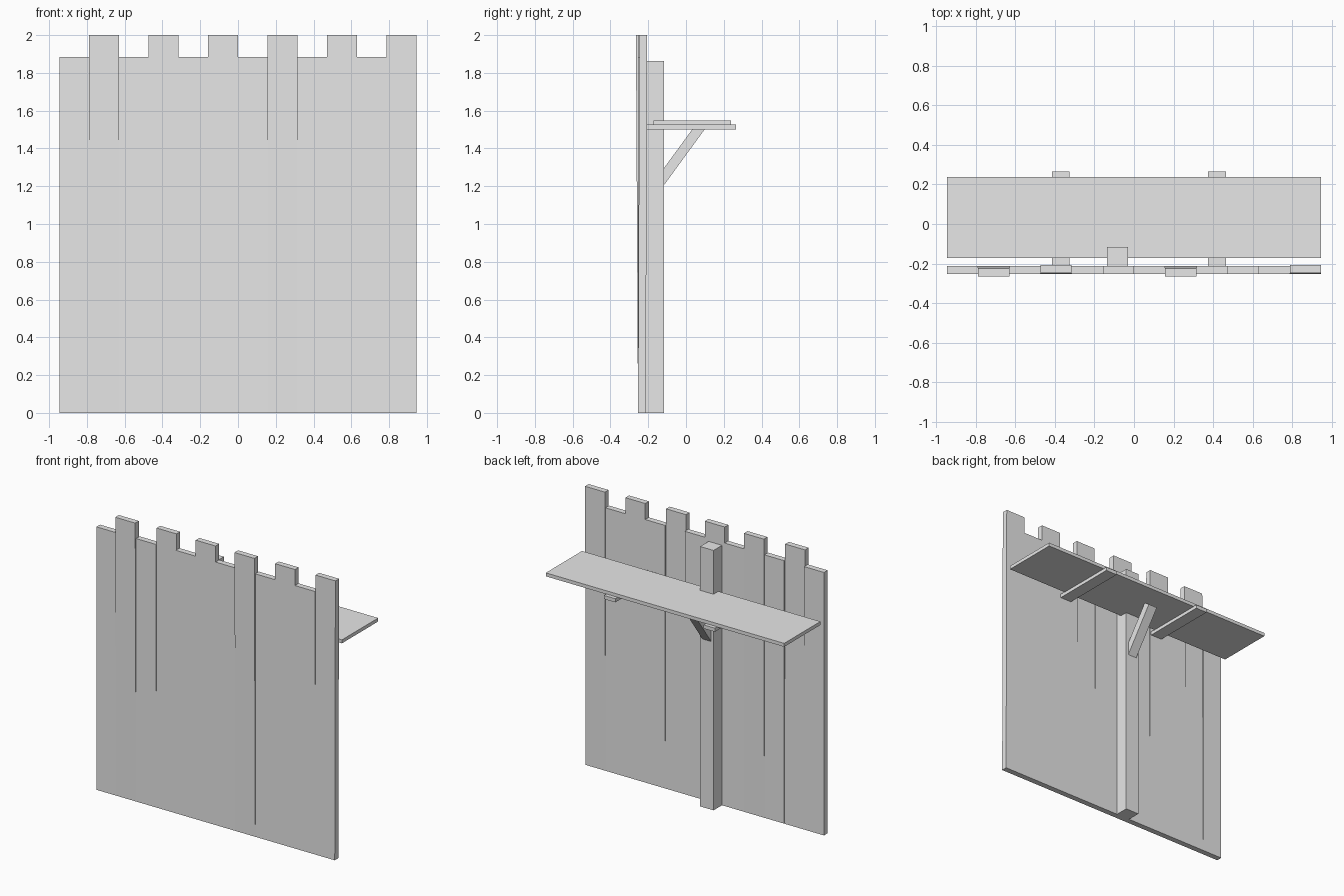
import bpy
import bmesh
from math import atan2
from mathutils import Matrix, Vector

cube = bpy.data.objects.get("Cube")
if cube:
    bpy.data.objects.remove(cube, do_unlink=True)

# One plain grey for the whole model
grey = bpy.data.materials.new("plain_grey")
grey.use_nodes = True
colour = (0.8, 0.8, 0.8, 1)
grey.diffuse_color = colour
grey.node_tree.nodes["Principled BSDF"].inputs["Base Color"].default_value = colour


def add_object(name, bm):
    mesh = bpy.data.meshes.new(name)
    bm.to_mesh(mesh)
    bm.free()
    mesh.materials.append(grey)
    obj = bpy.data.objects.new(name, mesh)
    bpy.context.collection.objects.link(obj)
    return obj


def box(name, low, high, lean=0.0):
    """Box between two corners; its top is shifted along y by lean."""
    low, high = Vector(low), Vector(high)
    bm = bmesh.new()
    bmesh.ops.create_cube(bm, size=1)
    bmesh.ops.scale(bm, vec=high - low, verts=bm.verts)
    bmesh.ops.translate(bm, vec=(low + high) / 2, verts=bm.verts)
    for v in bm.verts:
        if v.co.z > (low.z + high.z) / 2:
            v.co.y += lean
    return add_object(name, bm)


# Palisade of alternating low and high planks, a few of them leaning
HALF = 0.945
COUNT = 12
WIDTH = 2 * HALF / COUNT
LEAN = {1: -0.011, 7: -0.011, 3: 0.007, 11: 0.007}
for i in range(COUNT):
    x = -HALF + i * WIDTH
    top = 2.0 if i % 2 else 1.885
    box(f"wall_plank_{i + 1}", (x, -0.254, 0), (x + WIDTH, -0.213, top), LEAN.get(i, 0))

# Rear post
POST_X = -0.083
box("rear_post", (POST_X - 0.053, -0.213, 0), (POST_X + 0.053, -0.117, 1.863))

# Walkway on two cross beams
for side, x in (("right", -0.37), ("left", 0.42)):
    box(f"{side}_beam", (x - 0.045, -0.213, 1.5), (x + 0.045, 0.265, 1.526))
box("walkway", (-HALF, -0.172, 1.524), (HALF, 0.238, 1.549))

# Diagonal brace from post to walkway
start, end = Vector((POST_X, -0.142, 1.216)), Vector((POST_X, 0.077, 1.516))
run = end - start
bm = bmesh.new()
bmesh.ops.create_cube(bm, size=1)
bmesh.ops.scale(bm, vec=(0.07, run.length, 0.053), verts=bm.verts)
bmesh.ops.rotate(bm, cent=(0, 0, 0), matrix=Matrix.Rotation(atan2(run.z, run.y), 3, 'X'), verts=bm.verts)
bmesh.ops.translate(bm, vec=(start + end) / 2, verts=bm.verts)
add_object("diagonal_brace", bm)
